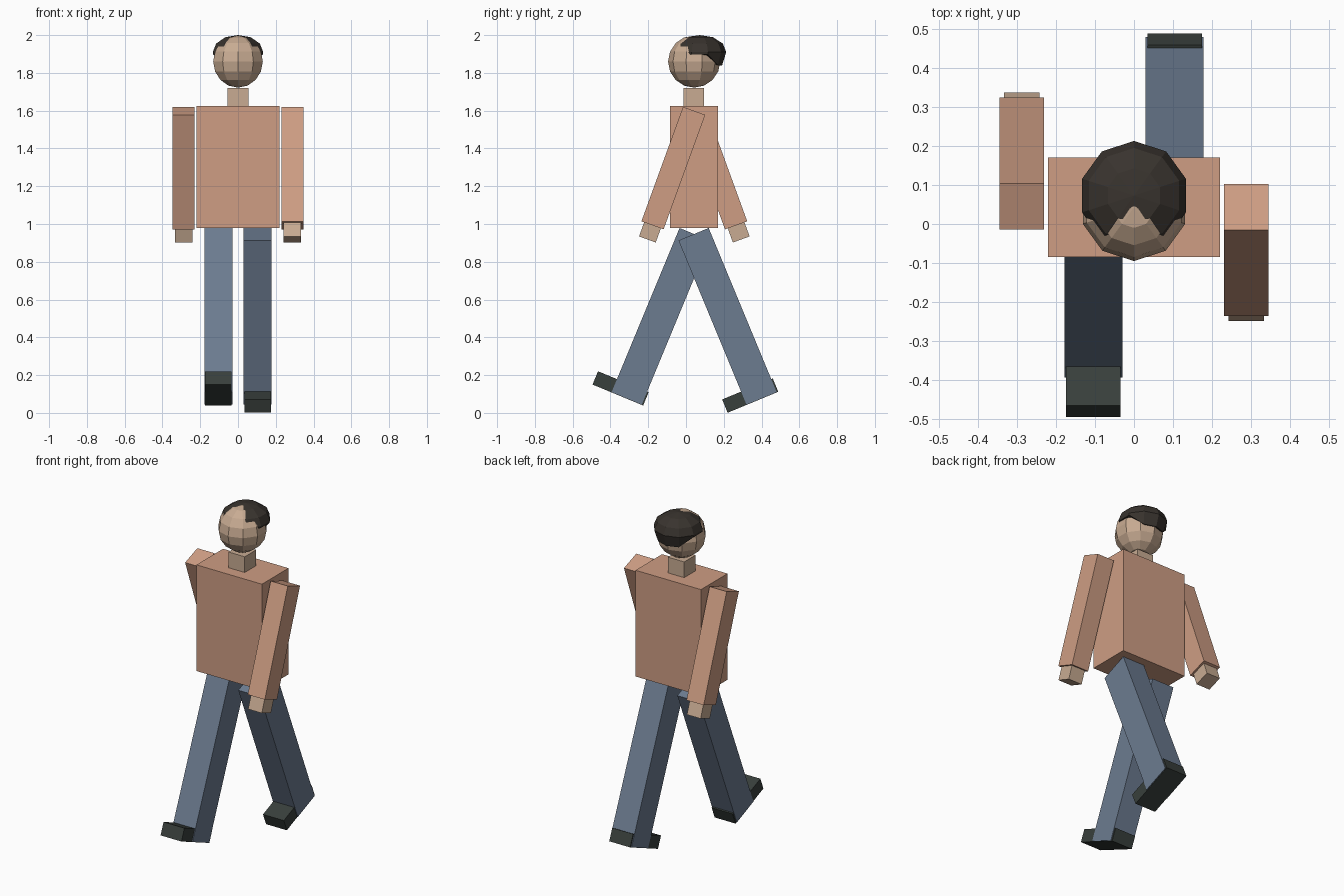
import bpy, bmesh
from math import radians, sin, cos, pi
from mathutils import Matrix, Vector

if "Cube" in bpy.data.objects:
    bpy.data.objects.remove(bpy.data.objects["Cube"])


def material(name, rgb):
    m = bpy.data.materials.new(name)
    m.diffuse_color = (*rgb, 1)
    m.use_nodes = True
    m.node_tree.nodes["Principled BSDF"].inputs["Base Color"].default_value = m.diffuse_color
    return m


SHIRT = material("shirt", (0.62, 0.34, 0.23))
DENIM = material("denim", (0.15, 0.20, 0.28))
SKIN = material("skin", (0.58, 0.41, 0.29))
LEATHER = material("leather", (0.04, 0.05, 0.045))
HAIR = material("hair", (0.04, 0.033, 0.027))


def finish(name, bm, mat):
    bmesh.ops.recalc_face_normals(bm, faces=bm.faces)
    me = bpy.data.meshes.new(name)
    bm.to_mesh(me)
    bm.free()
    me.materials.append(mat)
    ob = bpy.data.objects.new(name, me)
    bpy.context.collection.objects.link(ob)
    return ob


def box(name, centre, size, mat, pivot=(0, 0, 0), swing=0):
    """Box placed relative to a pivot that is swung about the x axis."""
    bm = bmesh.new()
    bmesh.ops.create_cube(bm, size=1)
    bm.transform(Matrix.Translation(pivot) @ Matrix.Rotation(radians(swing), 4, 'X')
                 @ Matrix.Translation(centre) @ Matrix.Diagonal((*size, 1)))
    return finish(name, bm, mat)


def dome(name, y0, top, rings, bottom, mat, n=10):
    """Ten-sided stack of rings; a ring is a function angle -> (radius, z)."""
    bm = bmesh.new()
    rows = []
    for ring in rings:
        row = []
        for i in range(n):
            a = pi / 2 + 2 * pi * i / n
            r, z = ring(a)
            row.append(bm.verts.new((r * cos(a), y0 + r * sin(a), z)))
        rows.append(row)
    tv, bv = bm.verts.new((0, y0, top)), bm.verts.new((0, y0, bottom))
    for i in range(n):
        j = (i + 1) % n
        bm.faces.new((tv, rows[0][i], rows[0][j]))
        bm.faces.new((bv, rows[-1][j], rows[-1][i]))
        for a, b in zip(rows, rows[1:]):
            bm.faces.new((a[i], b[i], b[j], a[j]))
    return finish(name, bm, mat)


# torso and neck
box("torso", (0, 0.043, 1.302), (0.44, 0.255, 0.645), SHIRT)
box("neck", (0, 0.041, 1.67), (0.11, 0.11, 0.10), SKIN)

# head: low-poly ball
HR, HZ = 0.138, 1.86
head_rings = [lambda a, t=pi * k / 8: (HR * sin(t), HZ + HR * cos(t)) for k in range(1, 8)]
dome("head", 0.043, HZ + HR - 0.002, head_rings, HZ - HR, SKIN)


# hair: flattened cap hanging lower at the back
def rim(a):
    return (0.118, 1.84) if sin(a) > 0.5 else (0.138, 1.898)


hair_rings = [lambda a: (0.070, 1.989), lambda a: (0.122, 1.955),
              lambda a: (0.140, 1.91), rim]
dome("hair", 0.073, 2.0, hair_rings, 1.88, HAIR)

# limbs: arms and legs swing in opposite directions on each side
for s, side in ((1, "left"), (-1, "right")):
    arm = dict(pivot=(s * 0.288, 0.044 - s * 0.111, 1.296), swing=-20 * s)
    box(side + "_arm", (0, 0, 0), (0.115, 0.125, 0.645), SHIRT, **arm)
    box(side + "_hand", (0, 0, -0.357), (0.092, 0.094, 0.09), SKIN, **arm)

    leg = dict(pivot=(s * 0.104, 0.043 + s * 0.177, 0.5115), swing=22.5 * s)
    box(side + "_leg", (0, 0, 0), (0.148, 0.173, 0.94), DENIM, **leg)
    box(side + "_shoe", (0, -0.05, -0.434), (0.14, 0.29, 0.076), LEATHER, **leg)
